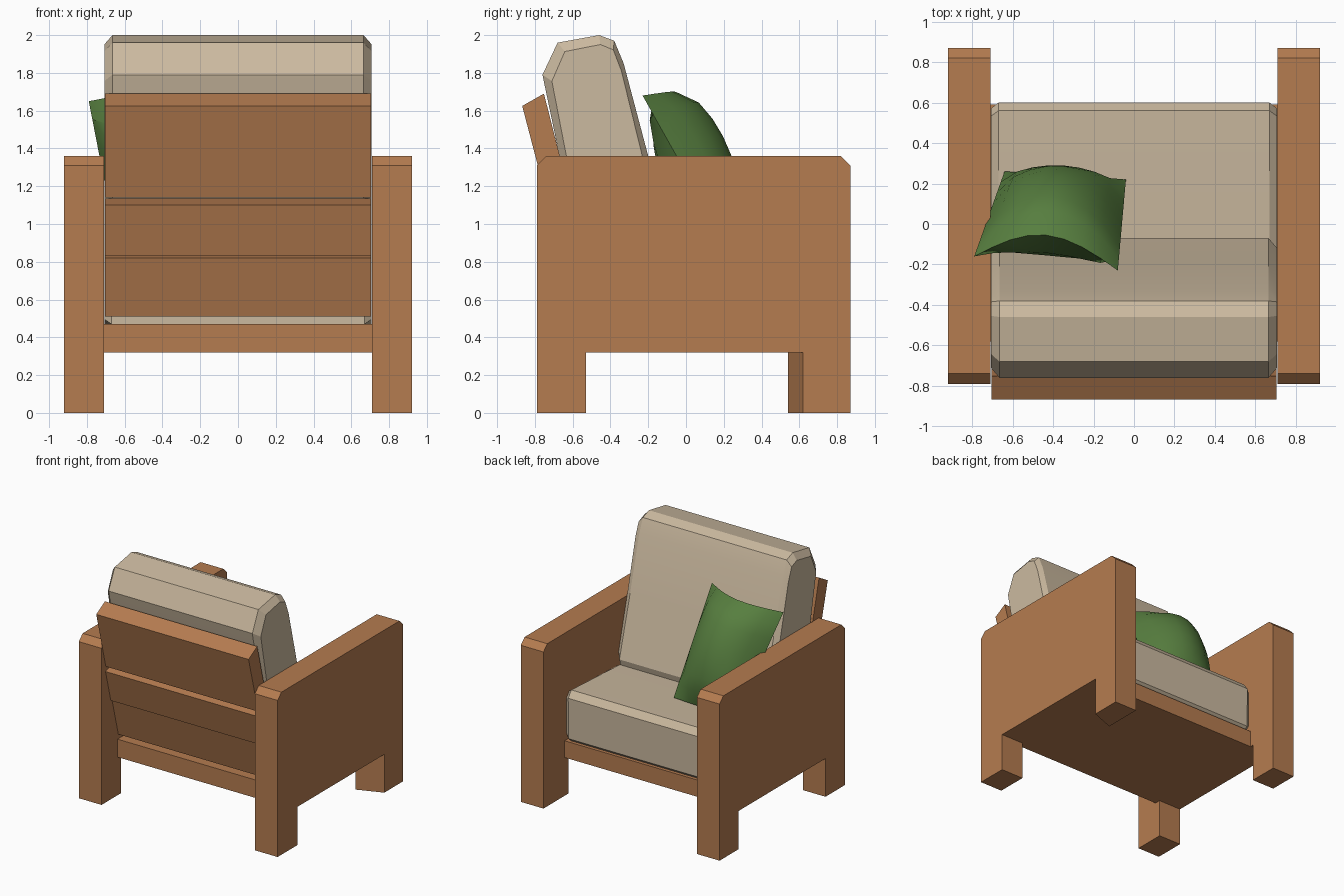
import bpy, bmesh, math
from mathutils import Vector

if "Cube" in bpy.data.objects:
    bpy.data.objects.remove(bpy.data.objects["Cube"])


def material(name, rgb):
    m = bpy.data.materials.new(name)
    m.diffuse_color = (*rgb, 1)
    m.use_nodes = True
    m.node_tree.nodes["Principled BSDF"].inputs["Base Color"].default_value = m.diffuse_color
    return m


WOOD = material("warm wood", (0.46, 0.20, 0.08))
FABRIC = material("beige fabric", (0.60, 0.49, 0.35))
GREEN = material("green fabric", (0.095, 0.21, 0.05))


def finish(name, bm, mat, smooth=None):
    bmesh.ops.recalc_face_normals(bm, faces=bm.faces)
    me = bpy.data.meshes.new(name)
    bm.to_mesh(me)
    bm.free()
    me.materials.append(mat)
    ob = bpy.data.objects.new(name, me)
    bpy.context.collection.objects.link(ob)
    if smooth:
        bpy.context.view_layer.objects.active = ob
        ob.select_set(True)
        bpy.ops.object.shade_smooth_by_angle(angle=math.radians(smooth))
        ob.select_set(False)
    return ob


def loft(rings):
    """Skin a list of equal-length rings and cap both ends."""
    bm = bmesh.new()
    vs = [[bm.verts.new(p) for p in r] for r in rings]
    n = len(vs[0])
    for a, b in zip(vs, vs[1:]):
        for i in range(n):
            j = (i + 1) % n
            bm.faces.new((a[i], a[j], b[j], b[i]))
    bm.faces.new(vs[0])
    bm.faces.new(vs[-1])
    return bm


def extrude(name, profile, x0, x1, mat):
    """Side profile (y, z) extruded along x."""
    return finish(name, loft([[(x, y, z) for y, z in profile] for x in (x0, x1)]), mat)


def cushion(name, profile, full, half, inset):
    """Side profile with chamfered ends."""
    cy = (min(p[0] for p in profile) + max(p[0] for p in profile)) / 2
    cz = (min(p[1] for p in profile) + max(p[1] for p in profile)) / 2
    hy = max(p[0] for p in profile) - cy
    hz = max(p[1] for p in profile) - cz
    rings = []
    for x, d in ((-half, inset), (-full, 0), (full, 0), (half, inset)):
        rings.append([(x, cy + (y - cy) * (1 - d / hy), cz + (z - cz) * (1 - d / hz))
                      for y, z in profile])
    return finish(name, loft(rings), FABRIC, 20)


# Arms with their legs, one profile each
arm = [(-0.79, 0), (-0.53, 0), (-0.53, 0.32), (0.62, 0.32), (0.62, 0), (0.87, 0),
       (0.87, 1.31), (0.82, 1.36), (-0.74, 1.36), (-0.79, 1.31)]
for side, s in (("left", -1), ("right", 1)):
    ob = extrude(side + "_arm", arm, s * 0.71, s * 0.92, WOOD)
    if s > 0:  # slightly skewed inner corner of one front leg
        for v in ob.data.vertices:
            if v.co.x < 0.8 and abs(v.co.y - 0.62) < 0.01 and v.co.z < 0.4:
                v.co.y = 0.54

# Seat base
extrude("seat_base", [(-0.58, 0.32), (0.59, 0.32), (0.59, 0.46), (-0.58, 0.47)],
        -0.71, 0.71, WOOD)

# Leaning back slats
def lean(z):
    return -0.575 - (z - 0.51) * 0.262


for name, z0, z1, out, rise in (("lower_slat", 0.51, 0.82, 0.0, 0.03),
                                ("middle_slat", 0.83, 1.10, 0.015, 0.035),
                                ("top_slat", 1.14, 1.625, 0.0, 0.065)):
    extrude(name, [(lean(z0) - out, z0), (lean(z1) - out, z1),
                   (lean(z1) + 0.115, z1 + rise), (lean(z0) + 0.12, z0 + 0.03)],
            -0.705, 0.705, WOOD)

# Seat cushion
cushion("seat_cushion", [(-0.47, 0.47), (0.54, 0.44), (0.595, 0.49), (0.6, 0.83),
                         (0.56, 0.885), (-0.1, 0.85), (-0.47, 0.82)], 0.67, 0.708, 0.03)

# Back cushion
cushion("back_cushion", [(-0.48, 0.70), (-0.10, 0.78), (-0.07, 0.90), (-0.20, 1.36),
                         (-0.33, 1.85), (-0.38, 1.97), (-0.46, 2.0), (-0.68, 1.96),
                         (-0.76, 1.79), (-0.67, 1.36)], 0.665, 0.708, 0.05)

# Throw pillow: four corners, bulging both ways, top seam sagging forward
A, B = Vector((-0.08, -0.23, 1.68)), Vector((-0.79, -0.16, 1.65))
C, D = Vector((-0.04, 0.22, 0.88)), Vector((-0.64, 0.26, 0.88))
normal = Vector((0.05, 0.87, 0.46)).normalized()
N = 8
bm = bmesh.new()
for bulge in (0.165, -0.24):
    grid = []
    for i in range(N + 1):
        row = []
        for j in range(N + 1):
            u, v = i / N, j / N
            p = C.lerp(D, u).lerp(A.lerp(B, u), v)
            su, sv = math.sin(math.pi * u), math.sin(math.pi * v)
            p += Vector((0, 0.14, 0.035)) * su * v
            p += normal * bulge * max(su * sv, 0) ** 0.55
            row.append(bm.verts.new(p))
        grid.append(row)
    for i in range(N):
        for j in range(N):
            bm.faces.new((grid[i][j], grid[i + 1][j], grid[i + 1][j + 1], grid[i][j + 1]))
bmesh.ops.remove_doubles(bm, verts=bm.verts, dist=0.0005)
finish("throw_pillow", bm, GREEN, 40)
